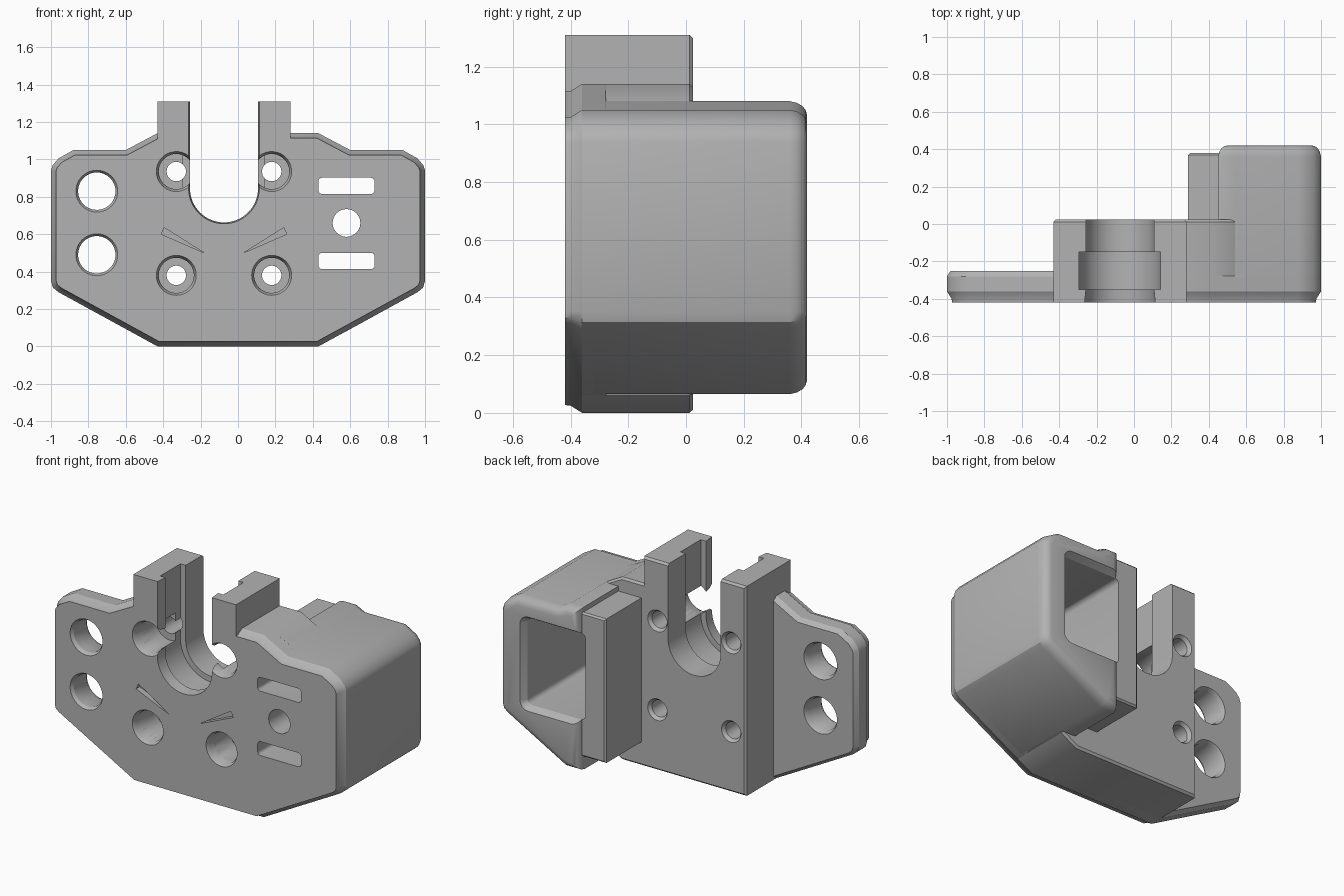
import bpy, bmesh
from math import sin, cos, pi, radians

cube = bpy.data.objects.get("Cube")
if cube:
    bpy.data.objects.remove(cube, do_unlink=True)

grey = bpy.data.materials.new("plain grey")
grey.use_nodes = True
grey.diffuse_color = (0.45, 0.45, 0.45, 1)
grey.node_tree.nodes["Principled BSDF"].inputs["Base Color"].default_value = (0.45, 0.45, 0.45, 1)


def inset(points, d):
    """Offset a counter-clockwise outline inwards by d."""
    normals, out = [], []
    n = len(points)
    for i in range(n):
        (ax, az), (bx, bz) = points[i], points[(i + 1) % n]
        length = ((bx - ax) ** 2 + (bz - az) ** 2) ** 0.5
        normals.append(((az - bz) / length, (bx - ax) / length))
    for i, (x, z) in enumerate(points):
        a, b = normals[i - 1], normals[i]
        k = d / (1 + a[0] * b[0] + a[1] * b[1])
        out.append((x + k * (a[0] + b[0]), z + k * (a[1] + b[1])))
    return out


def loft(name, outline, sections):
    """Sweep an x-z outline along y; each section is (y, inset)."""
    bm = bmesh.new()
    rings = [[bm.verts.new((x, y, z)) for x, z in inset(outline, d)] for y, d in sections]
    n = len(outline)
    for r, s in zip(rings, rings[1:]):
        for i in range(n):
            j = (i + 1) % n
            bm.faces.new((r[i], r[j], s[j], s[i]))
    bm.faces.new(rings[0])
    bm.faces.new(rings[-1])
    bmesh.ops.recalc_face_normals(bm, faces=bm.faces)
    mesh = bpy.data.meshes.new(name)
    bm.to_mesh(mesh)
    bm.free()
    mesh.materials.append(grey)
    obj = bpy.data.objects.new(name, mesh)
    bpy.context.collection.objects.link(obj)
    return obj


def rect(x0, x1, z0, z1):
    return [(x0, z0), (x1, z0), (x1, z1), (x0, z1)]


def rounded(x0, x1, z0, z1, r):
    corners = [(x1 - r, z1 - r), (x0 + r, z1 - r), (x0 + r, z0 + r), (x1 - r, z0 + r)]
    return [(cx + r * cos(pi / 2 * (q + t / 4)), cz + r * sin(pi / 2 * (q + t / 4)))
            for q, (cx, cz) in enumerate(corners) for t in range(5)]


def circle(x, z, r, n=40):
    return [(x + r * cos(2 * pi * i / n), z + r * sin(2 * pi * i / n)) for i in range(n)]


# Plate with chamfered front and back rims
half = [(0.43, 0), (0.96, 0.29), (0.99, 0.315), (1, 0.35), (1, 0.94), (0.99, 0.97),
        (0.96, 1.005), (0.88, 1.05), (0.6, 1.05), (0.43, 1.14)]
outline = half + [(-x, z) for x, z in reversed(half)]
parts = [loft("front_plate", outline,
              [(-0.42, 0.027), (-0.4, 0.025), (-0.36, 0), (-0.28, 0), (-0.25, 0.02)])]

# Central carrier block and two towers
block = [(-0.43, 0), (0.43, 0), (0.54, 0.06), (0.54, 1.08), (0.43, 1.14), (-0.43, 1.14)]
parts.append(loft("centre_block", block, [(-0.36, 0), (0.012, 0), (0.025, 0.012)]))
for name, x0, x1 in (("right_tower", -0.43, -0.2), ("left_tower", 0.05, 0.28)):
    parts.append(loft(name, rect(x0, x1, 1.0, 1.31), [(-0.42, 0), (0.012, 0), (0.025, 0.012)]))

# Deep housing with a rounded back rim, and its inner wall
housing = [(0.45, 0.065), (0.55, 0.065)] + half[1:9] + [(0.54, 1.08), (0.45, 1.08)]
parts.append(loft("side_housing", housing,
                  [(-0.32, 0), (0.36, 0), (0.385, 0.006), (0.405, 0.018), (0.415, 0.032), (0.42, 0.05)]))
parts.append(loft("housing_wall", rect(0.29, 0.47, 0.15, 1.05), [(-0.1, 0), (0.37, 0), (0.38, 0.01)]))

# Cutters: stepped open bore
cutters = []
cx, cz, r = -0.075, 0.845, 0.19
bore = [(cx + r * cos(pi + pi * i / 32), cz + r * sin(pi + pi * i / 32)) for i in range(33)]
bore += [(cx + r, 1.5), (cx - r, 1.5)]
cutters.append(loft("bore_cutter", bore, [(-0.43, 0), (-0.35, 0.008), (-0.35, -0.028),
                                          (-0.15, -0.028), (-0.15, 0.008), (0.05, 0.008)]))
# Screw holes with counterbores
for x in (-0.33, 0.18):
    for z in (0.38, 0.935):
        cutters.append(loft("screw_cutter", circle(x, z, 0.11),
                            [(-0.43, -0.002), (-0.395, 0.016), (-0.2, 0.016), (-0.2, 0.058),
                             (0.005, 0.058), (0.035, 0.035)]))
# Large holes in the thin side
for z in (0.49, 0.83):
    cutters.append(loft("large_hole_cutter", circle(-0.755, z, 0.115),
                        [(-0.43, -0.003), (-0.4, 0.015), (-0.275, 0.015), (-0.24, -0.005)]))
# Housing cavity, vents and sensor hole
cutters.append(loft("cavity_cutter", rounded(0.43, 0.83, 0.38, 0.92, 0.03),
                    [(-0.24, 0), (0.38, 0), (0.43, -0.03)]))
for z in (0.413, 0.815):
    cutters.append(loft("vent_cutter", rounded(0.43, 0.73, z, z + 0.087, 0.02), [(-0.45, 0), (-0.2, 0)]))
cutters.append(loft("small_hole_cutter", circle(0.58, 0.66, 0.074), [(-0.45, 0), (-0.2, 0)]))
# Slanted shallow marks
for s in (-1, 1):
    mark = [(cx + s * dx, z) for dx, z in ((0.105, 0.5), (0.335, 0.6), (0.32, 0.635))]
    cutters.append(loft("mark_cutter", mark if s > 0 else mark[::-1], [(-0.45, 0), (-0.385, 0)]))


def bounds(obj):
    return [(min(v.co[k] for v in obj.data.vertices), max(v.co[k] for v in obj.data.vertices))
            for k in range(3)]


# Cut every part with the cutters that reach it
for part in parts:
    box = bounds(part)
    for cutter in cutters:
        if all(a[0] < b[1] and b[0] < a[1] for a, b in zip(box, bounds(cutter))):
            mod = part.modifiers.new("cut", "BOOLEAN")
            mod.operation = "DIFFERENCE"
            mod.solver = "EXACT"
            mod.object = cutter
    mesh = bpy.data.meshes.new_from_object(part.evaluated_get(bpy.context.evaluated_depsgraph_get()))
    part.modifiers.clear()
    part.data = mesh
for cutter in cutters:
    bpy.data.objects.remove(cutter, do_unlink=True)

# Smooth curves, keep edges crisp
for obj in bpy.context.selected_objects:
    obj.select_set(False)
for part in parts:
    part.select_set(True)
bpy.context.view_layer.objects.active = parts[0]
bpy.ops.object.shade_smooth_by_angle(angle=radians(30))
